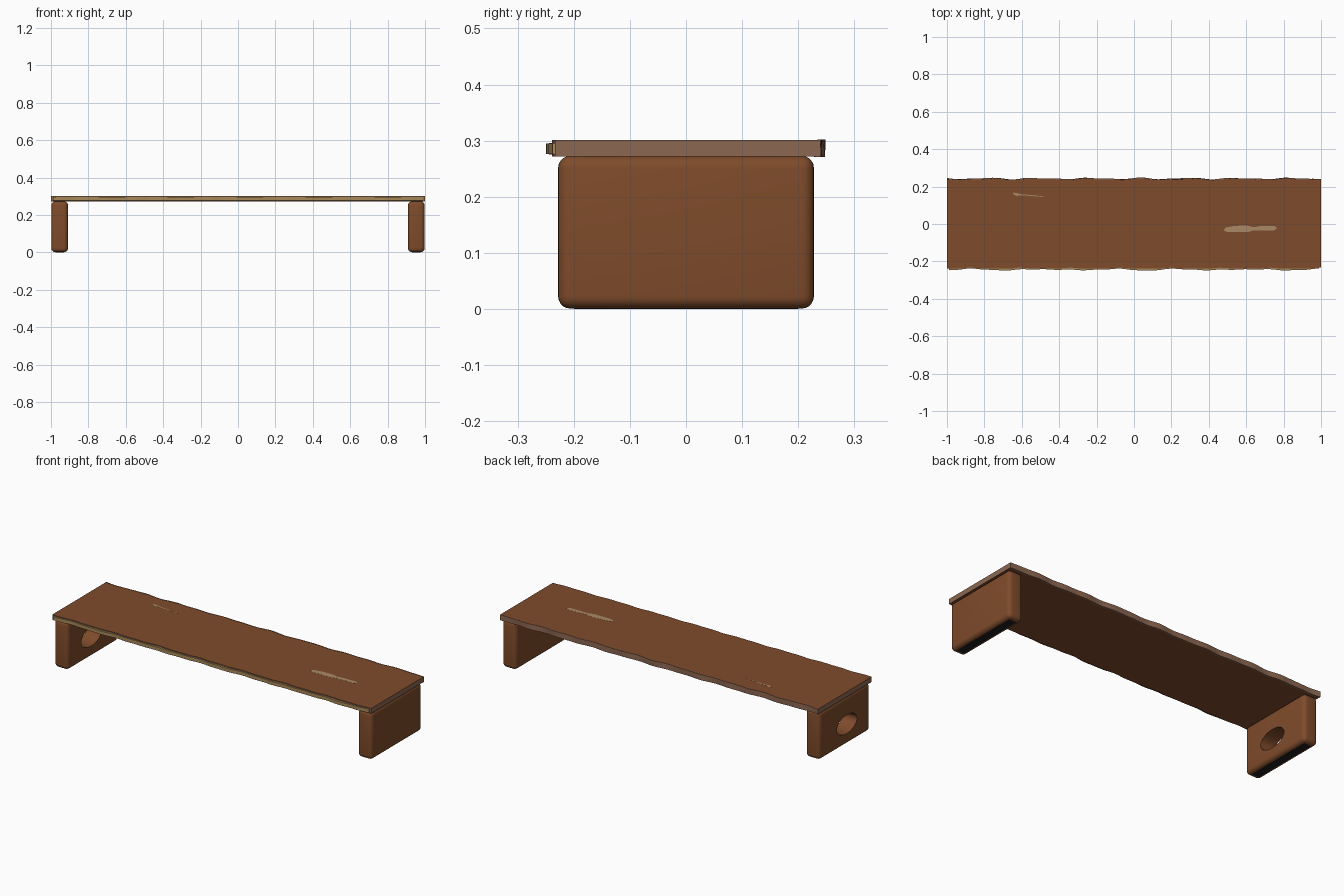
import bpy, bmesh, math

if "Cube" in bpy.data.objects:
    bpy.data.objects.remove(bpy.data.objects["Cube"])


def mat(name, rgb):
    m = bpy.data.materials.new(name)
    m.diffuse_color = (*rgb, 1)
    m.use_nodes = True
    m.node_tree.nodes["Principled BSDF"].inputs["Base Color"].default_value = m.diffuse_color
    return m


WALNUT = mat("walnut", (0.212, 0.071, 0.024))
EDGE = mat("edge wood", (0.265, 0.135, 0.082))
SAP = mat("sapwood", (0.40, 0.25, 0.10))
FILL = mat("pale knot fill", (0.40, 0.25, 0.13))
PAD = mat("black rubber", (0.012, 0.012, 0.012))


def finish(name, bm, mats):
    bmesh.ops.recalc_face_normals(bm, faces=bm.faces)
    me = bpy.data.meshes.new(name)
    bm.to_mesh(me)
    bm.free()
    for m in mats:
        me.materials.append(m)
    ob = bpy.data.objects.new(name, me)
    bpy.context.collection.objects.link(ob)
    return ob


def box(name, lo, hi, m):
    bm = bmesh.new()
    bmesh.ops.create_cube(bm, size=1)
    for v in bm.verts:
        v.co = [a + (b - a) * (c + 0.5) for a, b, c in zip(lo, hi, v.co)]
    return finish(name, bm, [m])


def loft(name, section, x0, x1, n, mats):
    """Sweep a closed (y, z) section, which varies with x, along x."""
    bm = bmesh.new()
    rings = []
    for i in range(n + 1):
        x = x0 + (x1 - x0) * i / n
        rings.append([bm.verts.new((x, y, z)) for y, z in section(x)])
    k = len(rings[0])
    for a, b in zip(rings, rings[1:]):
        for j in range(k):
            bm.faces.new((a[j], a[(j + 1) % k], b[(j + 1) % k], b[j]))
    bm.faces.new(rings[0])
    bm.faces.new(rings[-1])
    return finish(name, bm, mats)


# live-edge outlines
def back_y(x):
    return 0.241 + 0.003 * math.sin(23.5 * x + 1.0) + 0.002 * math.sin(41 * x)


def front_y(x):
    return -0.237 - 0.002 * math.sin(23.5 * x) - 0.0015 * math.sin(47 * x + 2)


# slab: walnut top and underside, paler ends and back edge
def slab_section(x):
    f, b = front_y(x), back_y(x)
    return [(f, 0.272), (b - 0.004, 0.272), (b, 0.301), (f, 0.301)]


top = loft("table_top", slab_section, -1, 1, 90, [WALNUT, EDGE])
for p in top.data.polygons:
    p.material_index = 0 if abs(p.normal.z) > 0.7 else 1


# sapwood strip along the front edge
def sap_section(x):
    f = front_y(x) - 0.007 - 0.003 * math.sin(17 * x + 0.5)
    return [(-0.225, 0.275), (f, 0.276), (f, 0.295), (-0.225, 0.297)]


loft("front_sapwood_strip", sap_section, -0.99, 0.99, 90, [SAP])


# raised bark strip along the back edge
def bark_section(x):
    b = back_y(x)
    t = 0.0015 * math.sin(30 * x)
    return [(b - 0.008, 0.271), (b + 0.002, 0.271), (b + 0.002 + t, 0.302), (b - 0.002, 0.302)]


loft("back_bark_strip", bark_section, -1, 1, 90, [EDGE])


# pale fills in the top, as thin flush plates
def plate(name, pts):
    bm = bmesh.new()
    f = bm.faces.new([bm.verts.new((x, y, 0.299)) for x, y in pts])
    up = bmesh.ops.extrude_face_region(bm, geom=[f])["geom"]
    for v in up:
        if isinstance(v, bmesh.types.BMVert):
            v.co.z = 0.3014
    return finish(name, bm, [FILL])


plate("large_knot_fill", [(0.48, -0.035), (0.50, -0.044), (0.61, -0.043), (0.64, -0.034),
                          (0.75, -0.034), (0.765, -0.022), (0.75, -0.010), (0.67, -0.012),
                          (0.64, -0.017), (0.60, -0.008), (0.54, -0.010), (0.49, -0.018)])
plate("small_crack_fill", [(-0.65, 0.163), (-0.63, 0.150), (-0.60, 0.153), (-0.54, 0.149),
                           (-0.48, 0.144), (-0.48, 0.147), (-0.54, 0.154), (-0.60, 0.159),
                           (-0.64, 0.168)])

# rounded legs with rubber pads underneath
legs = {}
for side, s in (("left", -1), ("right", 1)):
    xs = sorted((s * 0.909, s * 0.998))
    leg = box(side + "_leg", (xs[0], -0.228, 0.0008), (xs[1], 0.228, 0.273), WALNUT)
    bev = leg.modifiers.new("round", 'BEVEL')
    bev.width, bev.segments = 0.022, 5
    legs[side] = leg
    cx = s * 0.9535
    box(side + "_foot_pad", (cx - 0.022, -0.2, 0.0), (cx + 0.022, 0.2, 0.006), PAD)

# oval cable hole through the left leg
hole = loft("cable_hole_cutter",
            lambda x: [(-0.018 + 0.09 * math.cos(a), 0.116 + 0.053 * math.sin(a))
                       for a in [2 * math.pi * i / 40 for i in range(40)]],
            -1.1, -0.8, 1, [WALNUT])
hole.hide_render = True
cut = legs["left"].modifiers.new("hole", 'BOOLEAN')
cut.operation, cut.object, cut.solver = 'DIFFERENCE', hole, 'EXACT'

# apply modifiers and smooth the rounded corners
for leg in legs.values():
    bpy.ops.object.select_all(action='DESELECT')
    leg.select_set(True)
    bpy.context.view_layer.objects.active = leg
    for m in list(leg.modifiers):
        bpy.ops.object.modifier_apply(modifier=m.name)
    bpy.ops.object.shade_smooth_by_angle(angle=math.radians(35))
bpy.data.objects.remove(hole)
